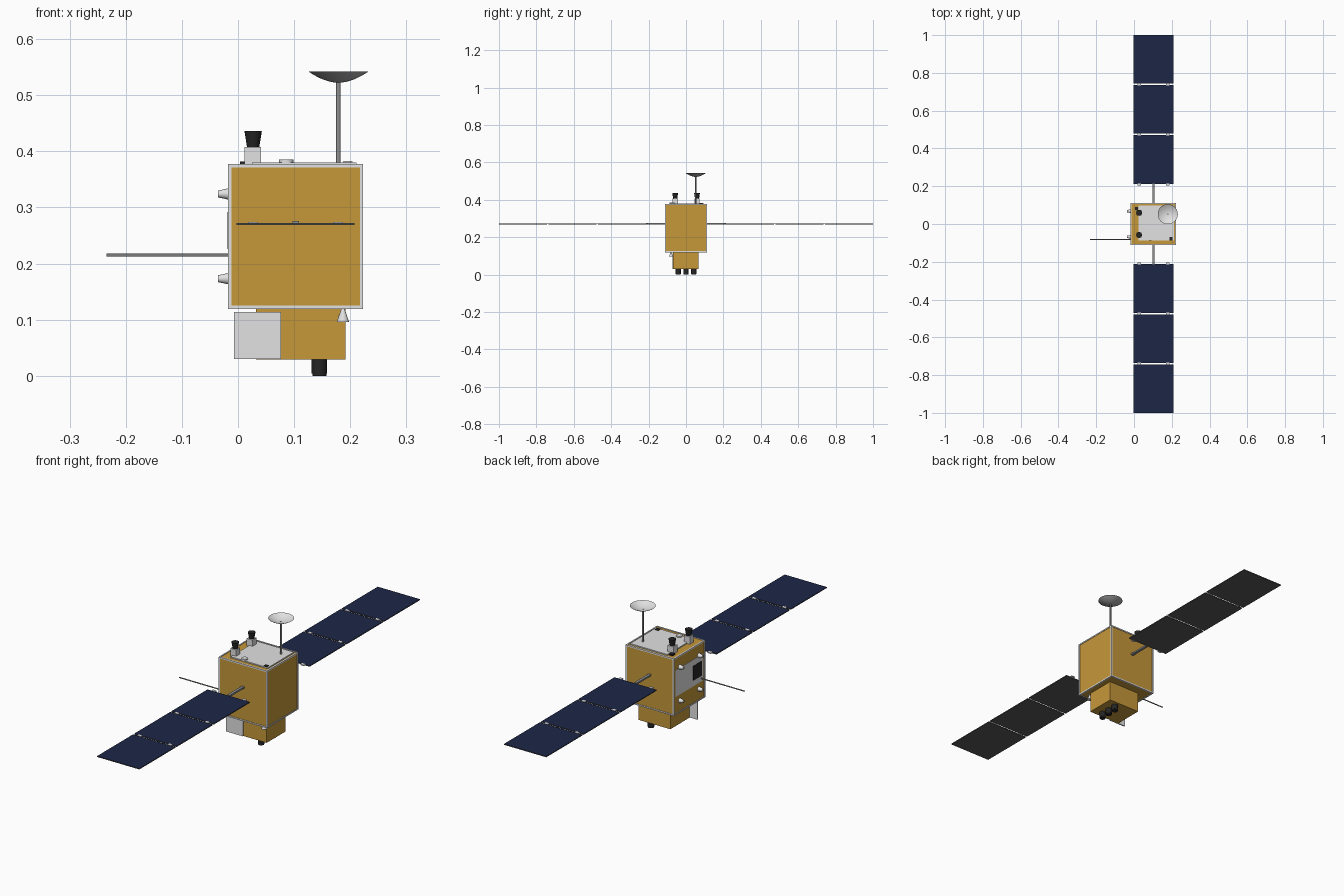
import bpy, bmesh, math
from mathutils import Matrix, Vector

cube = bpy.data.objects.get("Cube")
if cube:
    bpy.data.objects.remove(cube)


def material(name, rgb):
    m = bpy.data.materials.new(name)
    m.use_nodes = True
    m.diffuse_color = (*rgb, 1)
    bsdf = next(n for n in m.node_tree.nodes if n.type == 'BSDF_PRINCIPLED')
    bsdf.inputs["Base Color"].default_value = (*rgb, 1)
    return m


GOLD = material("gold foil", (0.565, 0.314, 0.042))
SILVER = material("light silver", (0.76, 0.76, 0.76))
DISH_GREY = material("dish grey", (0.42, 0.42, 0.42))
GREY = material("mid grey", (0.28, 0.28, 0.29))
BLUE = material("solar blue", (0.012, 0.019, 0.062))
CHARCOAL = material("charcoal", (0.1, 0.1, 0.105))
BLACK = material("black", (0.018, 0.018, 0.018))


def finish(name, bm, *mats, smooth=False):
    mesh = bpy.data.meshes.new(name)
    bm.to_mesh(mesh)
    bm.free()
    obj = bpy.data.objects.new(name, mesh)
    bpy.context.collection.objects.link(obj)
    for m in mats:
        mesh.materials.append(m)
    if smooth:
        bpy.ops.object.select_all(action='DESELECT')
        obj.select_set(True)
        bpy.context.view_layer.objects.active = obj
        bpy.ops.object.shade_smooth_by_angle(angle=math.radians(35))
    return obj


def add_box(bm, lo, hi):
    lo, hi = Vector(lo), Vector(hi)
    mat = Matrix.Translation((lo + hi) / 2) @ Matrix.Diagonal((*(hi - lo), 1))
    bmesh.ops.create_cube(bm, size=1, matrix=mat)


def box(name, lo, hi, *mats):
    bm = bmesh.new()
    add_box(bm, lo, hi)
    return finish(name, bm, *mats)


def rod(name, start, end, r1, r2, mat, sides=24):
    # tapered cylinder between two points
    a, b = Vector(start), Vector(end)
    d = b - a
    m = Matrix.Translation((a + b) / 2) @ d.to_track_quat('Z', 'Y').to_matrix().to_4x4()
    bm = bmesh.new()
    bmesh.ops.create_cone(bm, cap_ends=True, segments=sides, radius1=r1, radius2=r2,
                          depth=d.length, matrix=m)
    return finish(name, bm, mat, smooth=True)


# Main body with edge frame
X0, X1, Y, Z0, Z1 = -0.018, 0.223, 0.112, 0.119, 0.377
G, W = 0.002, 0.006
box("body", (X0 + G, -Y + G, Z0 + G), (X1 - G, Y - G, Z1 - G), GOLD)
bm = bmesh.new()
for x in (X0, X1 - W):
    for y in (-Y, Y - W):
        add_box(bm, (x, y, Z0), (x + W, y + W, Z1))
    for z in (Z0, Z1 - W):
        add_box(bm, (x, -Y + W, z), (x + W, Y - W, z + W))
for y in (-Y, Y - W):
    for z in (Z0, Z1 - W):
        add_box(bm, (X0 + W, y, z), (X1 - W, y + W, z + W))
finish("body_frame", bm, SILVER)

# Lower equipment box, shield plate, horn and nozzles
box("lower_box", (0.032, -0.07, 0.029), (0.192, 0.066, Z0 + G), GOLD)
box("shield_plate", (-0.007, -0.076, 0.03), (0.077, -0.071, 0.114), SILVER)
rod("horn", (0.187, -0.08, 0.122), (0.187, -0.08, 0.096), 0.002, 0.011, SILVER)
for i, y in enumerate((-0.042, 0, 0.042)):
    rod(f"nozzle_{i}", (0.145, y, 0.032), (0.145, y, 0.004), 0.014, 0.014, BLACK)
    rod(f"nozzle_rim_{i}", (0.145, y, 0.004), (0.145, y, 0), 0.0125, 0.0125, BLACK)

# Roof plate and small fittings
box("roof_plate", (0.025, -0.088, Z1 - 0.004), (0.211, 0.097, 0.38), SILVER)
box("roof_sensor_back", (0.004, 0.073, Z1 - 0.004), (0.022, 0.09, 0.382), BLACK)
box("roof_sensor_front", (0.187, -0.087, Z1 - 0.004), (0.204, -0.069, 0.382), BLACK)
rod("roof_disc", (0.086, -0.075, Z1), (0.086, -0.075, 0.3855), 0.013, 0.013, SILVER)

# Roof cameras
for side, y in (("front", -0.058), ("back", 0.059)):
    box(f"camera_base_{side}", (0.012, y - 0.014, Z1 - 0.004), (0.041, y + 0.014, 0.408), SILVER)
    rod(f"camera_hood_{side}", (0.027, y, 0.408), (0.027, y, 0.436), 0.011, 0.0155, BLACK)

# Dish antenna: revolved bowl, pale inside and grey outside
rod("dish_mast", (0.179, 0.052, Z1 - 0.004), (0.179, 0.052, 0.526), 0.004, 0.004, GREY, 12)
R, STEPS = 0.053, 8
bm = bmesh.new()
inner = [(R * i / STEPS, 0.525 + 0.017 * (i / STEPS) ** 2) for i in range(STEPS + 1)]
outer = [(r, z - 0.003 * (1 - r / R)) for r, z in inner[:-1]]
path = [bm.verts.new((r, 0, z)) for r, z in inner + outer[::-1]]
edges = [bm.edges.new(pair) for pair in zip(path, path[1:])]
bmesh.ops.spin(bm, geom=path + edges, axis=(0, 0, 1), cent=(0, 0, 0),
               angle=math.tau, steps=40, use_merge=True)
bmesh.ops.remove_doubles(bm, verts=bm.verts, dist=1e-5)
bmesh.ops.recalc_face_normals(bm, faces=bm.faces)
for f in bm.faces:
    f.material_index = 0 if f.normal.z > 0 else 1
bmesh.ops.translate(bm, verts=bm.verts, vec=(0.179, 0.052, 0))
finish("dish", bm, SILVER, DISH_GREY, smooth=True)

# Right side: flush equipment panel and vent, thrusters and long whip antenna
box("side_panel", (X0 + 0.0008, -0.1, 0.2), (X0 + 0.004, 0.098, 0.32), SILVER)
box("side_vent", (X0 - 0.0005, -0.088, 0.226), (X0 + 0.002, -0.026, 0.292), BLACK)
for y in (-0.068, 0.068):
    for z in (0.173, 0.324):
        rod("thruster", (X0 + 0.003, y, z), (-0.036, y, z), 0.0105, 0.006, SILVER)
rod("whip_antenna", (X0 + 0.003, -0.083, 0.215), (-0.234, -0.083, 0.215), 0.0025, 0.0025, GREY, 12)

# Solar wings: three thin panels, hinges and a flat boom on each side
PZ, PT = 0.2685, 0.004
for side, s in (("front", -1), ("back", 1)):
    for i, (a, b) in enumerate(((0.213, 0.47), (0.478, 0.735), (0.743, 1.0))):
        lo, hi = sorted((s * a, s * b))
        panel = box(f"solar_panel_{side}_{i}", (-0.003, lo, PZ), (0.208, hi, PZ + PT), CHARCOAL, BLUE)
        for p in panel.data.polygons:
            p.material_index = int(p.normal.z > 0.5)
    bm = bmesh.new()
    for y in (0.209, 0.474, 0.739):
        for x in (0.027, 0.178):
            add_box(bm, (x - 0.009, s * y - 0.006, PZ + 0.001), (x + 0.009, s * y + 0.006, PZ + 0.0055))
    finish(f"panel_hinges_{side}", bm, SILVER)
    lo, hi = sorted((s * 0.108, s * 0.214))
    box(f"wing_boom_{side}", (0.097, lo, PZ), (0.109, hi, PZ + 0.0075), GREY)
